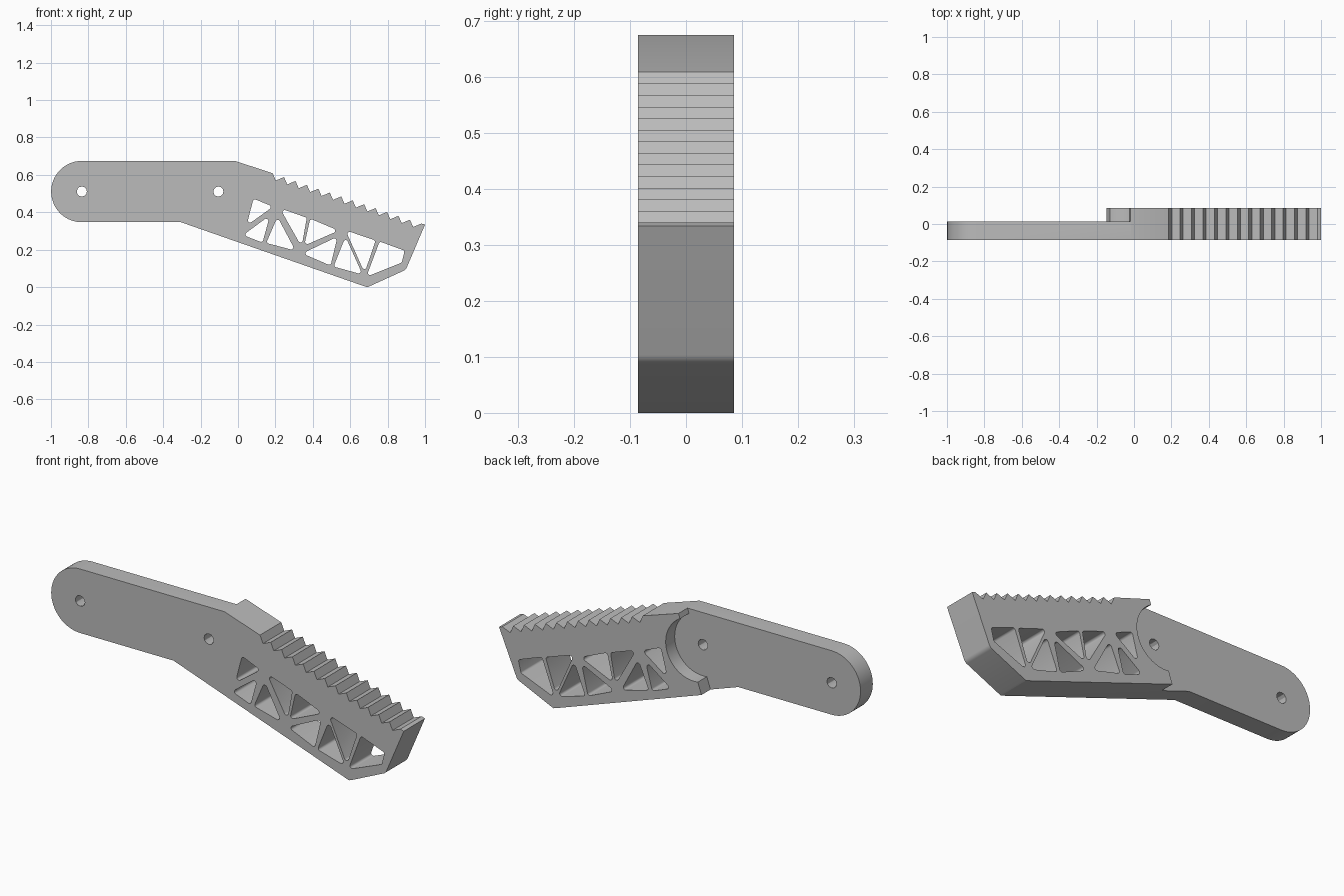
import bpy, bmesh
from math import cos, sin, tan, radians, pi
from mathutils import Vector

if "Cube" in bpy.data.objects:
    bpy.data.objects.remove(bpy.data.objects["Cube"])

grey = bpy.data.materials.new("plain_grey")
grey.use_nodes = True
grey.diffuse_color = (0.5, 0.5, 0.5, 1)
grey.node_tree.nodes["Principled BSDF"].inputs["Base Color"].default_value = (0.5, 0.5, 0.5, 1)


def arc(cx, cz, r, start, end, steps):
    angles = [radians(start + (end - start) * i / steps) for i in range(steps + 1)]
    return [(cx + r * cos(a), cz + r * sin(a)) for a in angles]


def fillet(points, r, steps=5):
    """Replace every corner of a polygon with a tangent arc."""
    out, n = [], len(points)
    for i in range(n):
        p = Vector(points[i])
        a = (Vector(points[i - 1]) - p).normalized()
        b = (Vector(points[(i + 1) % n]) - p).normalized()
        half = a.angle(b) / 2
        centre = p + (a + b).normalized() * (r / sin(half))
        start = p + a * (r / tan(half)) - centre
        turn = start.angle_signed(p + b * (r / tan(half)) - centre)
        for k in range(steps + 1):
            t = -turn * k / steps
            out.append((centre.x + start.x * cos(t) - start.y * sin(t),
                        centre.y + start.x * sin(t) + start.y * cos(t)))
    return out


def prism(name, outlines, y0, y1):
    """Extrude x-z outlines along y into one object."""
    bm = bmesh.new()
    for outline in outlines:
        face = bm.faces.new([bm.verts.new((x, y0, z)) for x, z in outline])
        ext = bmesh.ops.extrude_face_region(bm, geom=[face], use_keep_orig=True)
        moved = [v for v in ext["geom"] if isinstance(v, bmesh.types.BMVert)]
        bmesh.ops.translate(bm, verts=moved, vec=(0, y1 - y0, 0))
    bmesh.ops.recalc_face_normals(bm, faces=bm.faces)
    mesh = bpy.data.meshes.new(name)
    bm.to_mesh(mesh)
    bm.free()
    obj = bpy.data.objects.new(name, mesh)
    bpy.context.collection.objects.link(obj)
    return obj


def cut(target, cutter):
    cutter.hide_render = True
    mod = target.modifiers.new("cut", "BOOLEAN")
    mod.operation, mod.solver, mod.object = "DIFFERENCE", "EXACT", cutter
    bpy.context.view_layer.objects.active = target
    bpy.ops.object.modifier_apply(modifier=mod.name)
    bpy.data.objects.remove(cutter)


# Arm outline: round end, bent top edge with teeth, pointed foot
HALF, STEP = 0.086, 0.013
END, PIVOT = (-0.835, 0.511), (-0.105, 0.511)
outline = arc(*END, 0.164, 270, 90, 32) + [(-0.017, 0.675)]
for i in range(13):
    x, z = 0.185 + 0.0612 * i, 0.609 - 0.0207 * i
    outline += [(x, z), (x + 0.017, z - 0.039)]
outline += [(0.981, 0.340), (1.0, 0.334)]
outline += arc(0.874, 0.115, 0.03, -22, -66, 6)
outline += [(0.70, 0.003), (0.69, 0.0), (0.68, 0.003), (-0.305, 0.347)]
arm = prism("toothed_arm", [outline], -HALF, HALF)
arm.data.materials.append(grey)

# Pivot holes and truss pockets
pockets = [
    [(0.083, 0.473), (0.187, 0.430), (0.045, 0.328)],
    [(0.171, 0.384), (0.131, 0.238), (0.027, 0.278)],
    [(0.211, 0.376), (0.151, 0.236), (0.307, 0.195)],
    [(0.224, 0.422), (0.368, 0.371), (0.340, 0.216)],
    [(0.386, 0.366), (0.538, 0.302), (0.354, 0.222)],
    [(0.532, 0.270), (0.495, 0.115), (0.344, 0.180)],
    [(0.575, 0.270), (0.511, 0.110), (0.666, 0.067)],
    [(0.575, 0.304), (0.736, 0.249), (0.677, 0.076)],
    [(0.757, 0.244), (0.891, 0.195), (0.875, 0.131), (0.686, 0.055)],
]
holes = [fillet(p, 0.012) for p in pockets]
holes += [arc(*c, 0.027, 0, 330, 11) for c in (END, PIVOT)]
cut(arm, prism("hole_cutter", holes, -0.3, 0.3))

# Rear recess that thins the arm and clears a round part at the pivot
recess = arc(*PIVOT, 0.16, -98, 60.5, 32)
recess += [(0.025, 0.8), (-1.2, 0.8), (-1.2, 0.2), (-0.18, 0.2)]
cut(arm, prism("recess_cutter", [recess], STEP, 0.3))

# Smooth the rounded walls, keep the machined edges sharp
bpy.ops.object.select_all(action="DESELECT")
arm.select_set(True)
bpy.context.view_layer.objects.active = arm
bpy.ops.object.shade_smooth_by_angle(angle=pi / 6)
